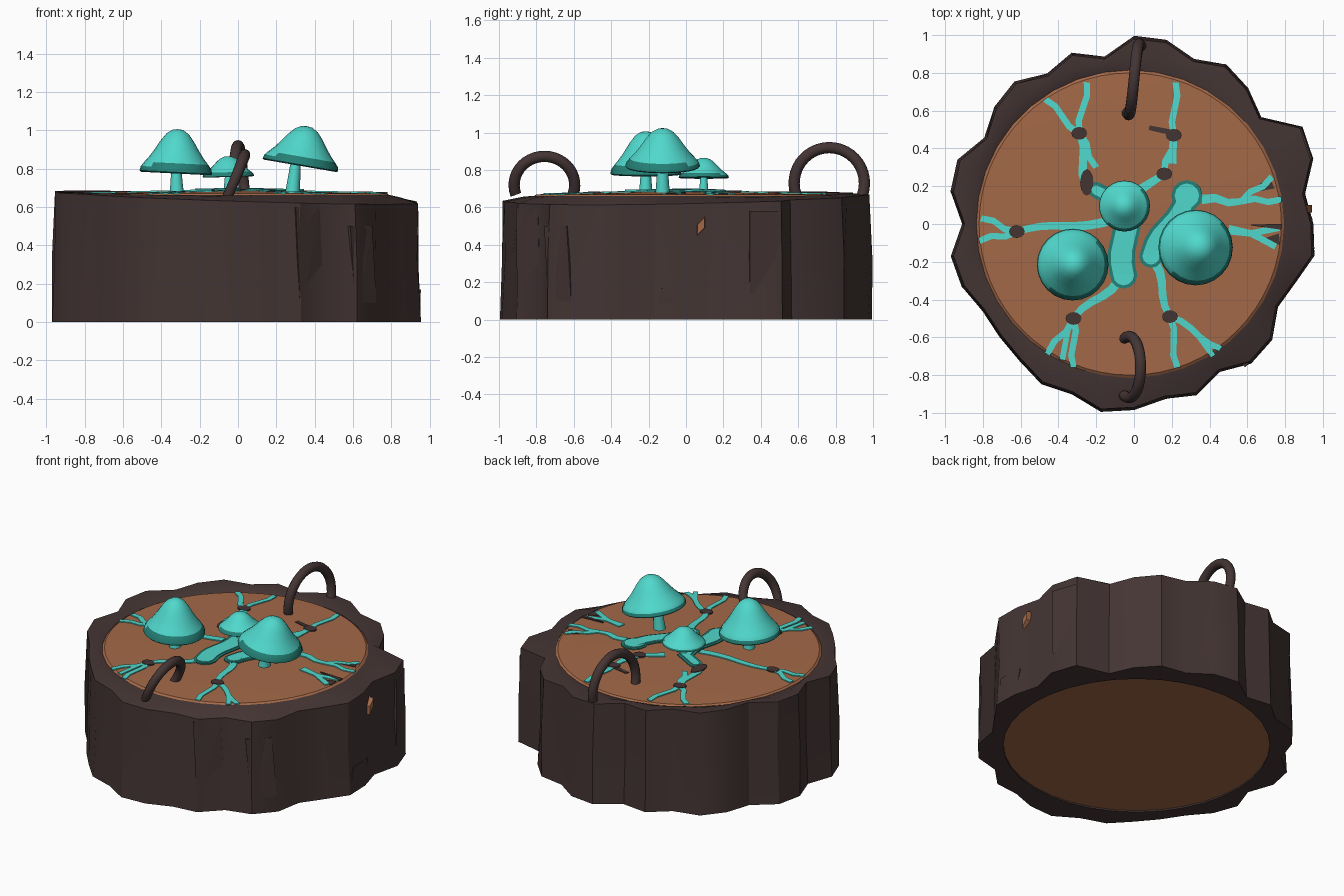
import bpy, bmesh, math
from mathutils import Vector, Matrix

if "Cube" in bpy.data.objects:
    bpy.data.objects.remove(bpy.data.objects["Cube"])


def mat(name, rgb):
    m = bpy.data.materials.new(name)
    m.diffuse_color = (*[((c / 255 + 0.055) / 1.055) ** 2.4 for c in rgb], 1)
    m.use_nodes = True
    m.node_tree.nodes["Principled BSDF"].inputs["Base Color"].default_value = m.diffuse_color
    return m


BARK = mat("dark_bark", (68, 53, 52))
WOOD = mat("brown_wood", (164, 105, 72))
TEAL = mat("bright_teal", (80, 216, 204))
DEEP = mat("deep_teal", (36, 128, 118))
CX, RW = -.02, .815


def finish(name, bm, mats, angle=None):
    bmesh.ops.recalc_face_normals(bm, faces=bm.faces)
    me = bpy.data.meshes.new(name)
    bm.to_mesh(me)
    bm.free()
    for m in mats:
        me.materials.append(m)
    ob = bpy.data.objects.new(name, me)
    bpy.context.collection.objects.link(ob)
    if angle:
        bpy.ops.object.select_all(action='DESELECT')
        ob.select_set(True)
        bpy.context.view_layer.objects.active = ob
        bpy.ops.object.shade_smooth_by_angle(angle=math.radians(angle))


def circle(bm, n, x, y, z, rx, ry=None):
    ry = rx if ry is None else ry
    return [bm.verts.new((x + rx * math.cos(i * math.tau / n), y + ry * math.sin(i * math.tau / n), z))
            for i in range(n)]


def bridge(bm, a, b):
    n = len(a)
    return [bm.faces.new((a[i], a[(i + 1) % n], b[(i + 1) % n], b[i])) for i in range(n)]


# bark ring: fluted outline given as a radius every ten degrees
RADII = [.95, .92, 1.01, 1.03, .88, .94, .975, .93, .99, .995, .9, .965, .92, .985, .965, .915, .995, .985,
         .91, .985, .97, .925, .93, .945, .98, .96, 1.01, .985, .94, .965, .905, .965, .955, .88, .91, .97]
bm = bmesh.new()
loops = [[] for _ in range(6)]
for i, r in enumerate(RADII):
    a = math.radians(i * 10)
    d = Vector((math.cos(a), math.sin(a), 0))
    # the rim dips at the front and rises at the left
    rim = .65 + .02 * d.y - .03 * d.x
    core = Vector((CX, 0, 0)) + d * RW
    out = d * r
    rows = [(out, 0), (out * (.99 + .012 * math.sin(i * 2.3)), .33), (out * .985, rim),
            (out.lerp(core, .65), rim / 2 + .34), (core, .662), (core, 0)]
    for loop, (p, z) in zip(loops, rows):
        loop.append(bm.verts.new((p.x, p.y, z)))
for i in range(6):
    bridge(bm, loops[i], loops[(i + 1) % 6])
finish("bark_ring", bm, [BARK], 32)


# loose bark slab standing slightly proud of the side, following the outline
def slab(name, i, z0, z1, lean):
    b = bmesh.new()
    for k in (i, i + 1):
        a = math.radians(k * 10)
        for z, turn in ((z0, 0), (z1, lean)):
            for lift in (-.06, .008):
                r = RADII[k % len(RADII)] * .985 + lift
                b.verts.new((r * math.cos(a + turn), r * math.sin(a + turn), z))
    bmesh.ops.convex_hull(b, input=b.verts[:])
    finish(name, b, [BARK])


slab("bark_slab_right", 2, .14, .58, 0)
slab("bark_slab_front", 29, .02, .6, -.03)
slab("bark_slab_corner", 31, .02, .5, -.04)
slab("bark_foot_right", 35, 0, .17, .04)

# exposed wood chip in the right side
bm = bmesh.new()
bmesh.ops.create_cone(bm, cap_ends=True, segments=4, radius1=.06, radius2=.05, depth=.04)
bm.transform(Matrix.Translation((.922, .08, .5)) @ Matrix.Rotation(-.4, 4, 'X')
             @ Matrix.Diagonal((1, .4, 1, 1)) @ Matrix.Rotation(math.pi / 2, 4, 'Y'))
finish("wood_chip", bm, [WOOD])


# wood core: shallow cone on top, flat below
def wood_z(x, y):
    return .69 - .025 * math.hypot(x - CX, y)


bm = bmesh.new()
rings = [circle(bm, 64, CX, 0, z, r) for r, z in ((RW + .005, .01), (RW + .005, .655), (.8, .67))]
bridge(bm, rings[0], rings[1])
bridge(bm, rings[1], rings[2])
bm.faces.new(rings[0])
tip = bm.verts.new((CX, 0, .69))
for i in range(64):
    bm.faces.new((rings[2][i], rings[2][(i + 1) % 64], tip))
finish("wood_core", bm, [WOOD], 30)


# thin strip on the wood surface, with a slight wander between its ends
def strip(bm, a, b, w0, w1, h, bow=0):
    a, b = Vector(a), Vector(b)
    n = max(2, int((b - a).length / .06))
    d = (b - a).normalized()
    side = Vector((-d.y, d.x))
    prev = None
    for i in range(n + 1):
        t = i / n
        c = a.lerp(b, t) + side * bow * math.sin(t * math.tau)
        s = side * (w0 + (w1 - w0) * t) / 2
        row = [bm.verts.new((q.x, q.y, wood_z(q.x, q.y) + z))
               for q, z in ((c + s, -.002), (c + s, h), (c - s, h), (c - s, -.002))]
        if prev:
            bridge(bm, prev, row)
        else:
            bm.faces.new(row)
        prev = row
    bm.faces.new(prev)


def blob(bm, x, y, rx, ry, h):
    z = wood_z(x, y)
    low, top = circle(bm, 12, x, y, z - .003, rx, ry), circle(bm, 12, x, y, z + h, rx, ry)
    bridge(bm, low, top)
    bm.faces.new(top)


# glowing veins: each has a start, a fork and its tips; a bark knot sits at the fork
VEINS = [
    [(-.12, .02), (-.62, -.04), (-.81, .03), (-.82, -.09)],
    [(-.25, .2), (-.29, .48), (-.47, .66), (-.25, .75), (-.2, .3)],
    [(.03, .18), (.16, .265), (.21, .47)],
    [(.2, .32), (.21, .47), (.22, .75)],
    [(.36, .13), (.57, .12), (.78, .13), (.73, .25)],
    [(.5, -.03), (.62, -.05), (.77, -.02), (.75, -.12)],
    [(.11, -.2), (.19, -.49), (.46, -.66), (.23, -.76)],
    [(-.08, -.3), (-.32, -.5), (-.46, -.69), (-.32, -.76)],
]
bm, knots = bmesh.new(), bmesh.new()
for start, fork, *tips in VEINS:
    strip(bm, start, fork, .05, .035, .006, .012)
    for p in tips:
        strip(bm, fork, p, .035, .033, .006, .012)
    if fork[0] < .5:
        blob(knots, *fork, .042, .034, .008)
strip(bm, (.34, -.59), (.42, -.7), .03, .03, .006)
strip(bm, (-.35, -.56), (-.38, -.72), .03, .03, .006)
finish("veins", bm, [TEAL])

# more bark showing through: a knot near the middle and splits on the right
blob(knots, -.25, .22, .035, .07, .008)
strip(knots, (.62, -.005), (.78, -.015), .005, .03, .008)
strip(knots, (.62, .17), (.73, .22), .01, .07, .004)
strip(knots, (.66, -.09), (.77, -.08), .01, .06, .004)
strip(knots, (.08, .51), (.22, .48), .025, .03, .004)
finish("bark_knots", knots, [BARK])

# broad central roots: deep edge under a bright top
ROOTS = [((-.05, .1), (-.055, -.27), .11), ((.28, .15), (.09, -.17), .09), ((-.05, .1), (-.2, .18), .05)]
for name, m, grow, h in (("root_edges", DEEP, .035, .006), ("root_tops", TEAL, 0, .012)):
    bm = bmesh.new()
    for a, b, w in ROOTS:
        strip(bm, a, b, w + grow, w + grow, h, .015)
        blob(bm, *b, (w + grow) / 2, (w + grow) / 2, h)
    blob(bm, .28, .15, .065 + grow / 2, .065 + grow / 2, h)
    finish(name, bm, [m])

# mushrooms: lathed cap with a dark skirt, on a short stem
CAP = [(.14, .985), (.3, .9), (.45, .74), (.6, .54), (.75, .36), (.88, .23), (.97, .13), (1, .03),
       (.96, 0), (.6, .1), (.15, .16)]


def mushroom(name, x, y, base, r, h, tilt, stem_x):
    b = bmesh.new()
    rows = [circle(b, 24, 0, 0, h * pz, r * pr) for pr, pz in CAP]
    for k, (lo, hi) in enumerate(zip(rows, rows[1:])):
        for f in bridge(b, lo, hi):
            q = f.calc_center_median()
            # the skirt reaches higher toward the front right
            f.material_index = int(k > 6 or q.z < h * (.19 + .07 * (q.x - q.y) / r))
    top = b.verts.new((0, 0, h))
    for i in range(24):
        b.faces.new((rows[0][i], rows[0][(i + 1) % 24], top))
    b.faces.new(rows[-1]).material_index = 1
    b.transform(Matrix.Translation((x, y, base)) @ Matrix.Rotation(tilt, 4, 'Y'))
    finish(name + "_cap", b, [TEAL, DEEP], 40)
    s = bmesh.new()
    low = circle(s, 12, stem_x, y, .68, r * .19)
    high = circle(s, 12, (x + stem_x) / 2, y, base + h * .25, r * .12)
    bridge(s, low, high)
    s.faces.new(low)
    s.faces.new(high)
    finish(name + "_stem", s, [TEAL], 40)


mushroom("left_mushroom", -.325, -.215, .775, .19, .232, .05, -.32)
mushroom("right_mushroom", .325, -.125, .815, .2, .21, .17, .285)
mushroom("small_mushroom", -.05, .095, .757, .135, .108, -.03, -.05)


# arching root loop: a tube swept along an arc from the rim to the wood
def root_loop(name, yc, span, z, rise, x_out, x_in, bow, radius=.03):
    b = bmesh.new()
    prev, way = None, math.copysign(1, yc)
    for i in range(25):
        t = i / 24
        a = -.35 + t * (math.pi + .7)
        c = Vector((x_out + (x_in - x_out) * t + bow * math.sin(math.pi * t),
                    yc + way * span * math.cos(a), z + rise * math.sin(a)))
        out = Vector((0, way * math.cos(a), math.sin(a)))
        row = [b.verts.new(c + radius * (out * math.cos(u) + Vector((math.sin(u), 0, 0))))
               for u in (k * math.tau / 10 for k in range(10))]
        if prev:
            bridge(b, prev, row)
        else:
            b.faces.new(row)
        prev = row
    b.faces.new(prev)
    finish(name, b, [BARK], 45)


root_loop("front_root_loop", -.757, .162, .72, .153, -.05, -.05, .085)
root_loop("back_root_loop", .766, .188, .73, .19, .035, -.035, 0)
